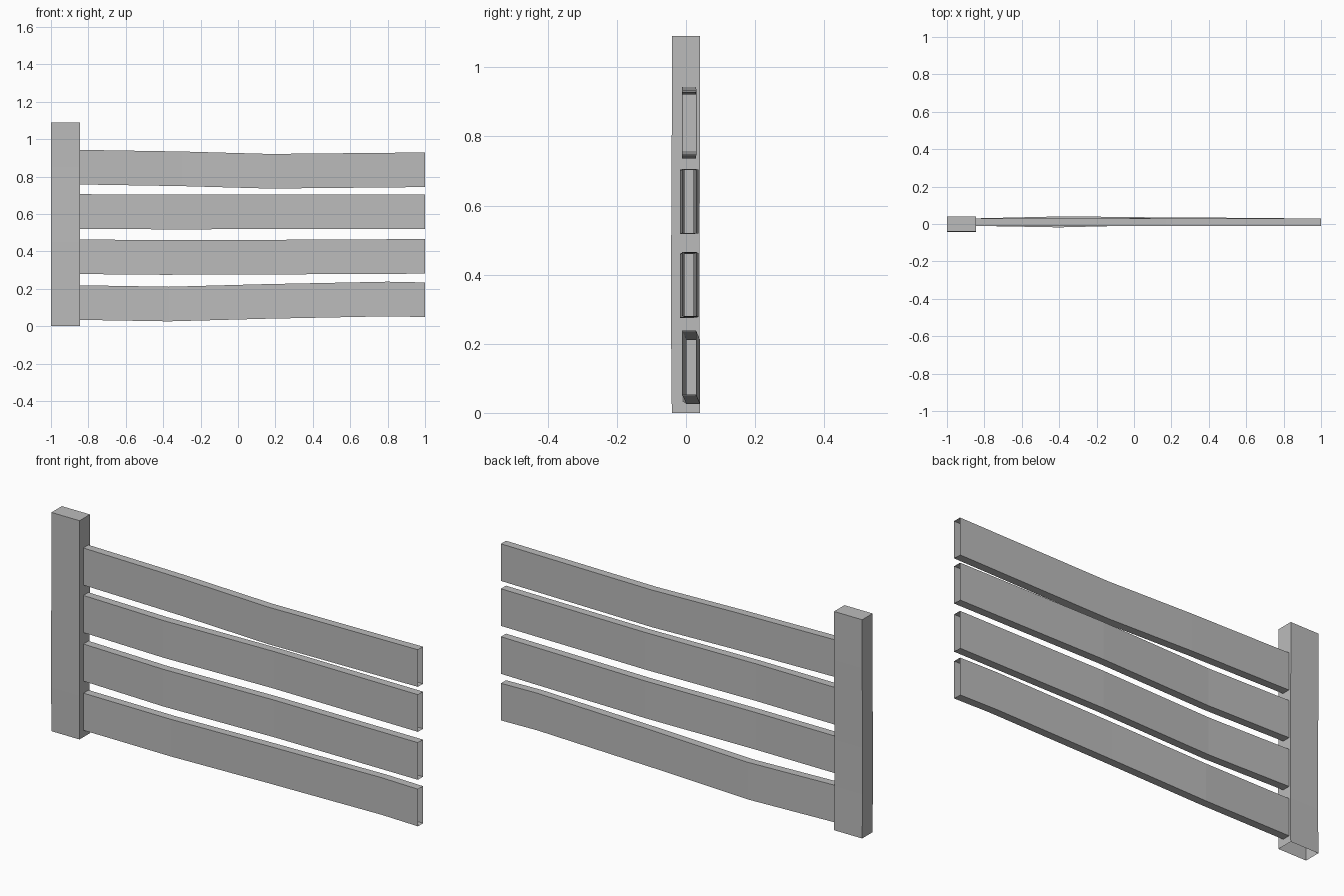
import bpy
import bmesh

if "Cube" in bpy.data.objects:
    bpy.data.objects.remove(bpy.data.objects["Cube"])

grey = bpy.data.materials.new("weathered_grey")
grey.use_nodes = True
colour = (0.5, 0.5, 0.5, 1)
grey.diffuse_color = colour
grey.node_tree.nodes["Principled BSDF"].inputs["Base Color"].default_value = colour


def tube(name, rings, cap_end=False):
    """Join four-cornered rings into a flat-sided board, open unless capped."""
    bm = bmesh.new()
    loops = [[bm.verts.new(p) for p in ring] for ring in rings]
    for a, b in zip(loops, loops[1:]):
        for i in range(4):
            j = (i + 1) % 4
            bm.faces.new((a[i], a[j], b[j], b[i]))
    if cap_end:
        bm.faces.new(loops[-1])
    bmesh.ops.recalc_face_normals(bm, faces=bm.faces)
    mesh = bpy.data.meshes.new(name)
    bm.to_mesh(mesh)
    bm.free()
    mesh.materials.append(grey)
    obj = bpy.data.objects.new(name, mesh)
    bpy.context.collection.objects.link(obj)


def rail(name, path, height=0.185, depth=0.04):
    """Bent board along x; path holds (x, centre y, bottom z)."""
    h = depth / 2
    tube(name, [[(x, y - h, z), (x, y + h, z), (x, y + h, z + height),
                 (x, y - h, z + height)] for x, y, z in path])


# Post, slightly uneven along its height, open underneath
post_path = [(0, 0), (0.22, -0.002), (0.45, -0.002), (0.85, 0), (1.09, 0)]
tube("post", [[(-1, y - 0.041, z), (-0.845, y - 0.041, z),
               (-0.845, y + 0.041, z), (-1, y + 0.041, z)]
              for z, y in post_path], cap_end=True)

# Four warped rails, open at the ends
L, R = -0.85, 1.0
rail("bottom_rail", [(L, 0.01, 0.034), (-0.37, 0.021, 0.026), (0.15, 0.015, 0.04),
                     (0.8, 0.009, 0.053), (R, 0.009, 0.049)])
rail("lower_middle_rail", [(L, 0.01, 0.279), (-0.4, 0.002, 0.275),
                           (0.2, 0.016, 0.277), (R, 0.009, 0.281)])
rail("upper_middle_rail", [(L, 0.01, 0.521), (-0.4, 0.002, 0.518),
                           (0.2, 0.016, 0.519), (R, 0.009, 0.52)])
rail("top_rail", [(L, 0.009, 0.758), (-0.3, 0.01, 0.749),
                  (0.17, 0.009, 0.736), (R, 0.009, 0.744)])
